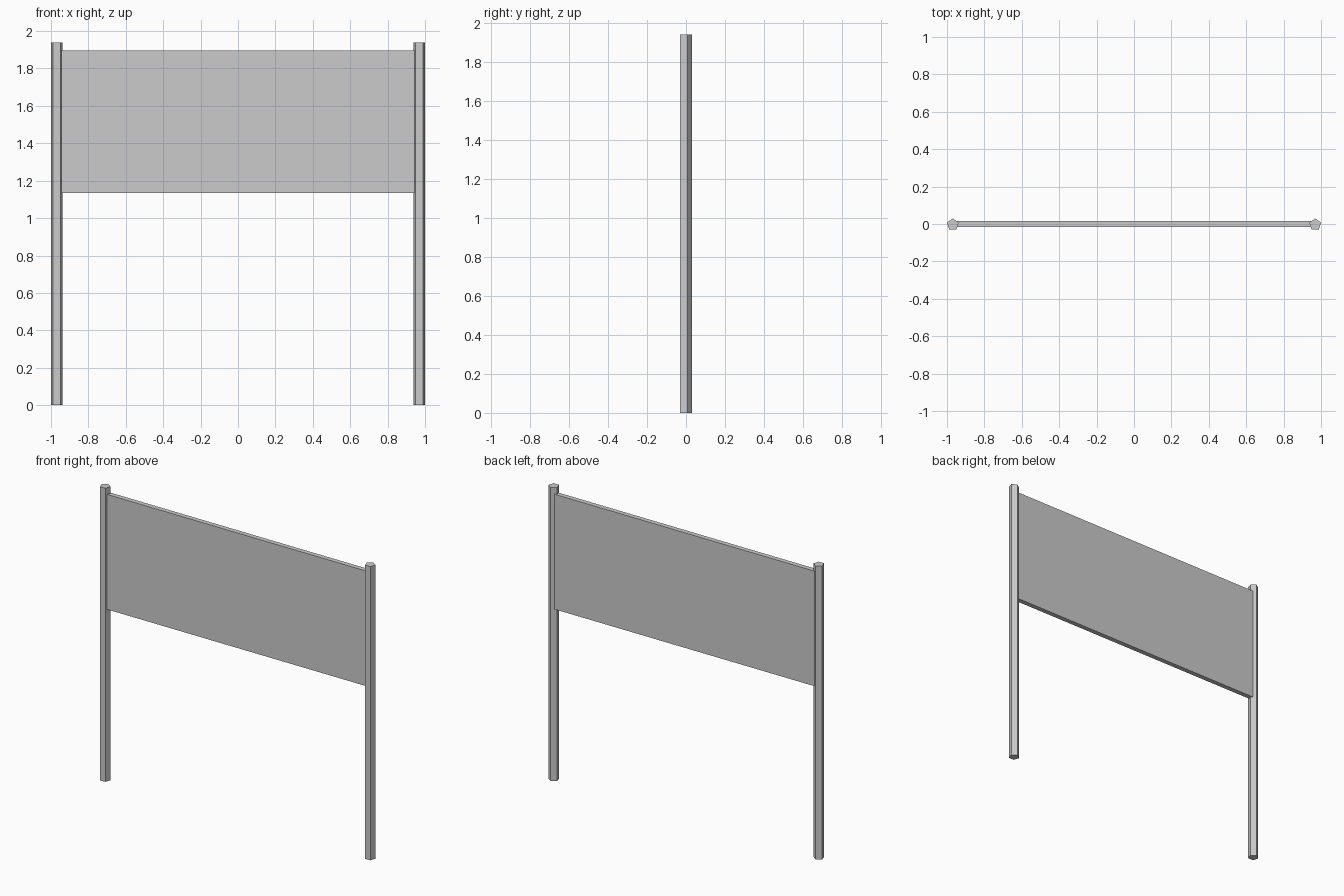
import bpy
from math import pi

if "Cube" in bpy.data.objects:
    bpy.data.objects.remove(bpy.data.objects["Cube"])

POST_R = 0.033
POST_H = 1.94
POST_X = 1 - POST_R * 0.951
PANEL_BOTTOM, PANEL_TOP = 1.135, 1.895


# Five-sided posts, one corner pointing to the back
def post(name, x):
    bpy.ops.mesh.primitive_cylinder_add(
        vertices=5, radius=POST_R, depth=POST_H, location=(x, -0.003, POST_H / 2))
    ob = bpy.context.object
    ob.name = name
    # Put the first corner on +y whatever the primitive's start angle
    v = max(ob.data.vertices, key=lambda p: p.co.y)
    if abs(v.co.x) > 1e-4:
        ob.rotation_euler.z = pi / 2


post("left_post", -POST_X)
post("right_post", POST_X)

# Flat board, its ends set into the posts
bpy.ops.mesh.primitive_cube_add(
    size=1, location=(0, 0, (PANEL_BOTTOM + PANEL_TOP) / 2))
board = bpy.context.object
board.name = "sign_board"
board.scale = (2 * POST_X, 0.032, PANEL_TOP - PANEL_BOTTOM)
